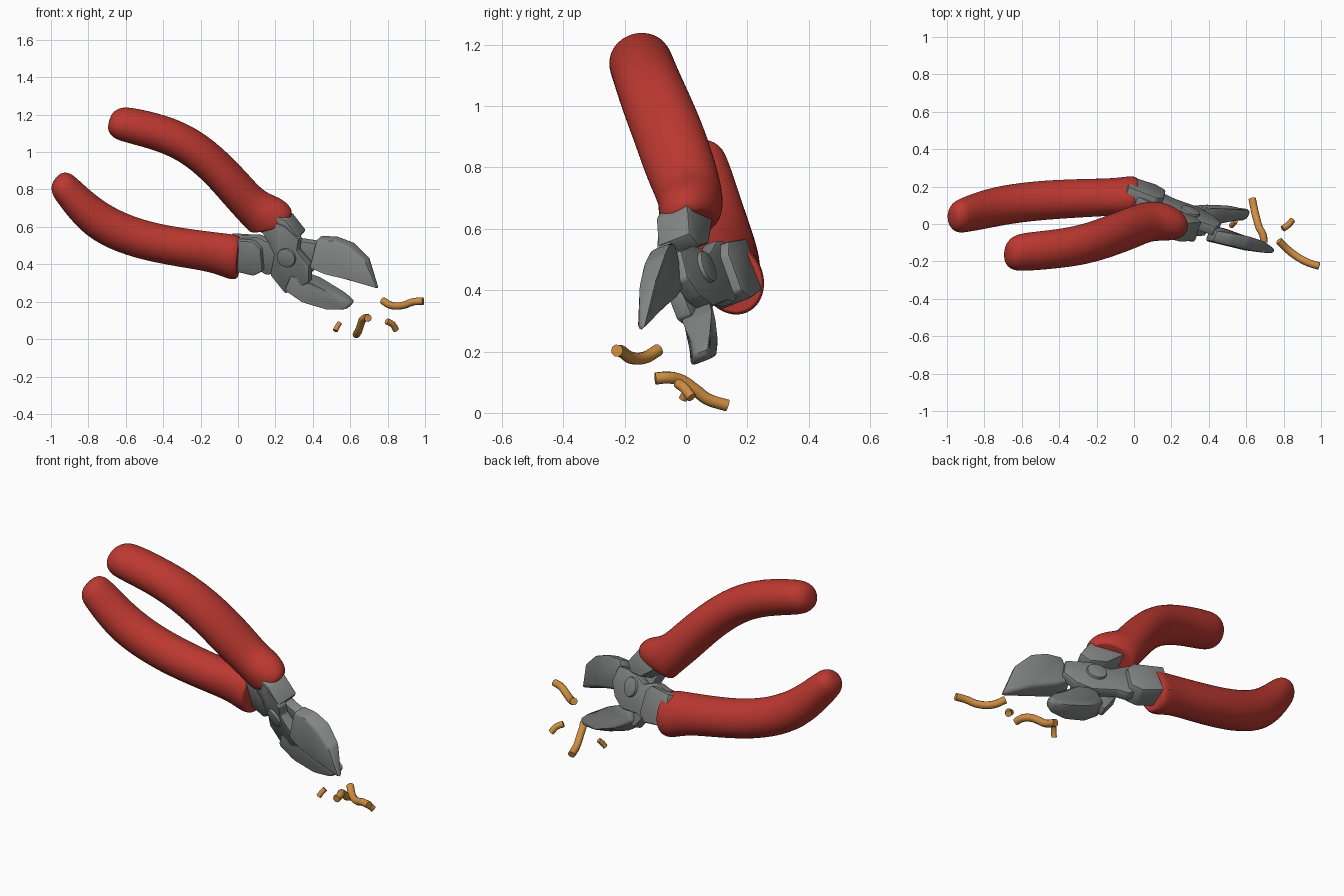
import bpy, bmesh, math
from mathutils import Vector

if "Cube" in bpy.data.objects:
    bpy.data.objects.remove(bpy.data.objects["Cube"])

P = Vector((0.28, 0.015, 0.455))              # pivot centre
M = Vector((0.36, 0.87, 0.34)).normalized()   # normal of the head
N = Vector((0.14, 0.90, 0.40)).normalized()   # normal of the handles


def material(name, col):
    m = bpy.data.materials.new(name)
    m.diffuse_color = (*col, 1)
    m.use_nodes = True
    m.node_tree.nodes["Principled BSDF"].inputs["Base Color"].default_value = m.diffuse_color
    return m


RED = material("red_grip", (0.50, 0.04, 0.03))
STEEL = material("grey_steel", (0.22, 0.235, 0.23))
COPPER = material("copper_wire", (0.62, 0.27, 0.055))


def finish(bm, name, mat, angle=35):
    bmesh.ops.recalc_face_normals(bm, faces=bm.faces[:])
    me = bpy.data.meshes.new(name)
    bm.to_mesh(me)
    bm.free()
    me.materials.append(mat)
    for p in me.polygons:
        p.use_smooth = True
    me.set_sharp_from_angle(angle=math.radians(angle))
    ob = bpy.data.objects.new(name, me)
    bpy.context.collection.objects.link(ob)
    return ob


def plane_y(x, z):
    return P.y - (M.x * (x - P.x) + M.z * (z - P.z)) / M.y


def plate(name, rows, bevel=0.012):
    """Outline in front view (x, z, centre y, half thickness), thickened along M."""
    bm = bmesh.new()
    cs = [(Vector((x, y, z)), h) for x, z, y, h in rows]
    front = [bm.verts.new(c - M * h) for c, h in cs]
    back = [bm.verts.new(c + M * h) for c, h in cs]
    bm.faces.new(front)
    bm.faces.new(back[::-1])
    k = len(rows)
    for i in range(k):
        j = (i + 1) % k
        bm.faces.new((front[i], back[i], back[j], front[j]))
    bmesh.ops.recalc_face_normals(bm, faces=bm.faces[:])
    bmesh.ops.bevel(bm, geom=bm.edges[:], offset=bevel, segments=2,
                    profile=0.5, affect='EDGES', clamp_overlap=True)
    return finish(bm, name, STEEL)


def flat(name, outline, t, h, bevel=0.01):
    """Plate lying in the head plane, shifted by t along M."""
    rows = []
    for x, z in outline:
        c = Vector((x, plane_y(x, z), z)) + M * t
        rows.append((c.x, c.z, c.y, h))
    return plate(name, rows, bevel)


def grip(name, secs, sides=12):
    """Loft from section edge points in front view plus centre y and half depth."""
    rings = []
    for ax, az, bx, bz, y, h in secs:
        vx, vz = (ax - bx) * 0.48, (az - bz) * 0.48
        v = Vector((vx, -(N.x * vx + N.z * vz) / N.y, vz))
        rings.append((Vector(((ax + bx) / 2, y, (az + bz) / 2)), v, N * h))
    # rounded free end
    c, v, n = rings[0]
    d = (c - rings[1][0]).normalized() * v.length
    tip = [(c + d * o, v * s, n * s) for o, s in ((1.0, 0.3), (0.85, 0.65), (0.5, 0.9))]
    rings = tip + rings
    # flat collar end
    c, v, n = rings[-1]
    rings += [(c, v * 0.97, n * 0.97), (c, v * 0.6, n * 0.6)]
    bm = bmesh.new()
    vs = []
    for c, v, n in rings:
        vs.append([bm.verts.new(c + v * math.cos(a) + n * math.sin(a))
                   for a in (2 * math.pi * i / sides for i in range(sides))])
    for r, s in zip(vs, vs[1:]):
        for i in range(sides):
            j = (i + 1) % sides
            bm.faces.new((r[i], r[j], s[j], s[i]))
    bm.faces.new(vs[0])
    bm.faces.new(vs[-1])
    ob = finish(bm, name, RED, 180)
    ob.modifiers.new("smooth", 'SUBSURF').levels = 2
    ob.modifiers["smooth"].render_levels = 2
    return ob


# Grips
grip("upper_grip", [
    (-.57, 1.235, -.62, 1.06, -.150, .11), (-.38, 1.195, -.46, 1.02, -.135, .11),
    (-.20, 1.115, -.32, .965, -.110, .115), (-.04, .98, -.19, .86, -.060, .12),
    (.08, .85, -.08, .73, -.015, .12), (.15, .775, .0, .64, .015, .11),
    (.245, .75, .04, .59, .015, .11), (.305, .69, .055, .575, .015, .10),
    (.29, .65, .075, .585, .015, .09)])
grip("lower_grip", [
    (-.86, .855, -.975, .745, .045, .10), (-.74, .745, -.85, .58, .08, .11),
    (-.60, .665, -.70, .485, .11, .11), (-.42, .61, -.50, .42, .13, .11),
    (-.20, .58, -.27, .38, .14, .105), (-.06, .565, -.13, .355, .145, .10),
    (-.01, .56, -.03, .31, .15, .11), (.01, .545, .0, .325, .15, .10)])

# Crossing halves of the head
flat("front_half", [(.14, .60), (.22, .64), (.27, .62), (.345, .55), (.335, .49),
                    (.40, .41), (.40, .32), (.27, .26), (.19, .36), (.21, .47),
                    (.18, .53)], -.028, .028)
flat("back_half", [(.0, .54), (.1, .545), (.2, .50), (.29, .53), (.42, .51),
                   (.45, .42), (.40, .36), (.33, .33), (.2, .35), (.15, .34),
                   (.1, .37), (-.02, .38)], .028, .028)

# Necks entering the grips
flat("lower_neck", [(-.06, .54), (.09, .53), (.13, .49), (.14, .37), (.09, .345),
                    (-.06, .38)], .03, .058)
flat("upper_neck", [(.09, .62), (.2, .68), (.27, .65), (.34, .56), (.30, .52),
                    (.21, .53)], .012, .06)

# Cutting jaws
plate("upper_jaw", [
    (.43, .545, -.065, .035), (.52, .54, -.085, .04), (.61, .505, -.10, .042),
    (.695, .425, -.125, .036), (.754, .268, -.147, .013), (.60, .325, -.105, .04),
    (.476, .36, -.07, .05), (.396, .395, -.045, .05)], .018)
plate("lower_jaw", [
    (.26, .275, .055, .05), (.36, .21, .06, .058), (.49, .17, .06, .055),
    (.59, .165, .05, .036), (.622, .20, .048, .026), (.56, .24, .05, .042),
    (.42, .315, .035, .065), (.30, .36, .03, .055)], .018)

# Pivot rivet
bm = bmesh.new()
rot = M.to_track_quat('Z', 'Y').to_matrix().to_4x4()
rot.translation = P
bmesh.ops.create_cone(bm, cap_ends=True, segments=32, radius1=.053, radius2=.053,
                      depth=.142, matrix=rot)
rims = [e for e in bm.edges if any(len(f.verts) > 4 for f in e.link_faces)]
bmesh.ops.bevel(bm, geom=rims, offset=.008, segments=2, profile=.5, affect='EDGES')
finish(bm, "pivot_rivet", STEEL)


# Cut wire scraps
def wire(name, pts, r):
    cu = bpy.data.curves.new(name, 'CURVE')
    cu.dimensions = '3D'
    cu.bevel_depth = r
    cu.bevel_resolution = 3
    cu.use_fill_caps = True
    cu.resolution_u = 6
    sp = cu.splines.new('BEZIER')
    sp.bezier_points.add(len(pts) - 1)
    for b, p in zip(sp.bezier_points, pts):
        b.co = p
        b.handle_left_type = b.handle_right_type = 'AUTO'
    cu.materials.append(COPPER)
    bpy.context.collection.objects.link(bpy.data.objects.new(name, cu))


wire("long_wire_right", [(.775, -.09, .205), (.82, -.135, .18), (.88, -.18, .18),
                         (.94, -.21, .2), (.99, -.225, .203)], .02)
wire("long_wire_left", [(.632, .135, .024), (.645, .07, .045), (.655, .03, .075),
                        (.67, -.02, .108), (.69, -.06, .115), (.695, -.10, .112)], .02)
wire("short_wire_right", [(.795, -.025, .095), (.825, -.005, .08), (.845, .018, .05)], .017)
wire("short_wire_left", [(.52, -.01, .045), (.53, .0, .065), (.543, .015, .085)], .014)
